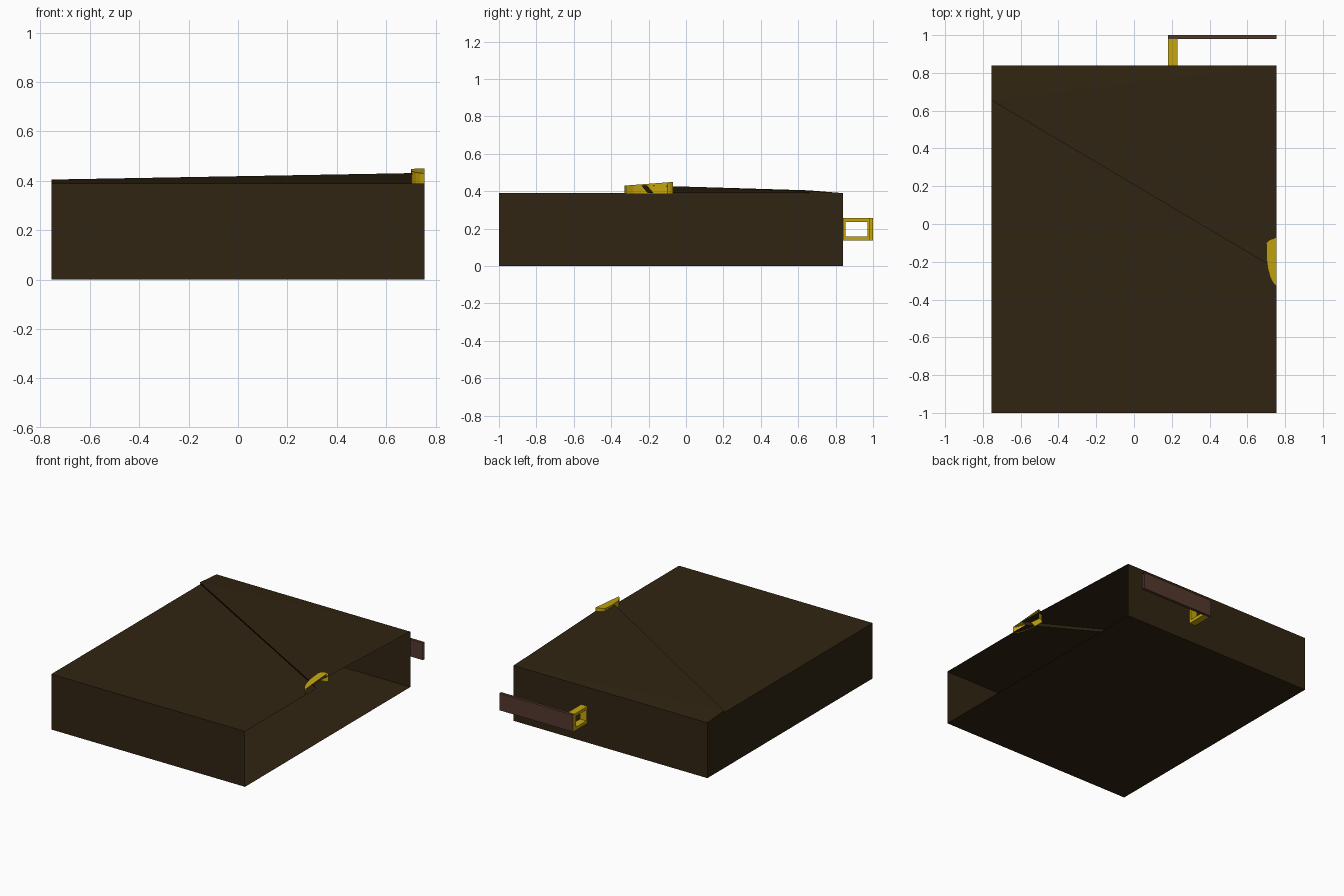
import bpy

if "Cube" in bpy.data.objects:
    bpy.data.objects.remove(bpy.data.objects["Cube"])


def material(name, color):
    m = bpy.data.materials.new(name)
    m.diffuse_color = (*color, 1)
    m.use_nodes = True
    m.node_tree.nodes["Principled BSDF"].inputs["Base Color"].default_value = m.diffuse_color
    return m


LEATHER = material("dark leather", (0.030, 0.018, 0.006))
BRASS = material("yellow brass", (0.56, 0.38, 0.004))
STRAP = material("brown strap", (0.085, 0.040, 0.027))


def make(name, verts, faces, mat):
    me = bpy.data.meshes.new(name)
    me.from_pydata(verts, [], faces)
    me.materials.append(mat)
    ob = bpy.data.objects.new(name, me)
    bpy.context.collection.objects.link(ob)
    return ob


X, F, B, H = 0.755, -1.0, 0.84, 0.39

# Bag body: floor, front, back and left walls; the right side is open
make("bag_body",
     [(-X, F, 0), (X, F, 0), (X, B, 0), (-X, B, 0),
      (-X, F, H), (X, F, H), (X, B, H), (-X, B, H),
      (X, -0.205, H), (-X, 0.66, H)],
     [(3, 2, 1, 0), (0, 1, 5, 4), (2, 3, 7, 6), (3, 0, 4, 9, 7),
      (4, 5, 8, 9)], LEATHER)

# Raised flap with a slanting front lip and a small left end
make("flap",
     [(-X, 0.655, 0.405), (X, -0.24, 0.432), (X, B, H), (-X, B, H),
      (X, -0.205, H), (-X, 0.66, H)],
     [(0, 1, 2), (0, 2, 3), (5, 4, 1, 0), (5, 0, 3)], LEATHER)

# Half clasp: curved outline, walls and a sloping top, open underneath
outline = [(X, -0.33), (0.738, -0.315), (0.720, -0.28), (0.708, -0.235),
           (0.702, -0.19), (0.700, -0.10), (0.715, -0.085), (X, -0.07)]
n = len(outline)
low = [(x, y, 0.385) for x, y in outline]
high = [(x, y, 0.43 + 0.02 * (y + 0.33) / 0.26) for x, y in outline]
make("clasp", low + high,
     [tuple(range(2 * n - 1, n - 1, -1))]
     + [(i + 1, i, n + i, n + i + 1) for i in range(n - 1)], BRASS)


def ring(x, y0, y1, z0, z1):
    return [(x, y0, z0), (x, y1, z0), (x, y1, z1), (x, y0, z1)]


# Buckle: square ring fixed to the back wall
verts = []
for x in (0.18, 0.23):
    verts += ring(x, B, 0.98, 0.136, 0.256) + ring(x, 0.853, 0.970, 0.158, 0.236)
faces = []
for i in range(4):
    j = (i + 1) % 4
    faces += [(i, 4 + i, 4 + j, j), (8 + i, 8 + j, 12 + j, 12 + i),
              (i, j, 8 + j, 8 + i), (4 + j, 4 + i, 12 + i, 12 + j)]
make("buckle", verts, faces, BRASS)

# Strap: flat sleeve, open on the right, with a brass end
make("strap", ring(0.18, 0.98, 1.0, 0.136, 0.256) + ring(X, 0.98, 1.0, 0.136, 0.256),
     [(i, (i + 1) % 4, (i + 1) % 4 + 4, i + 4) for i in range(4)], STRAP)
make("strap_end", ring(0.18, 0.98, 1.0, 0.136, 0.256), [(3, 2, 1, 0)], BRASS)
